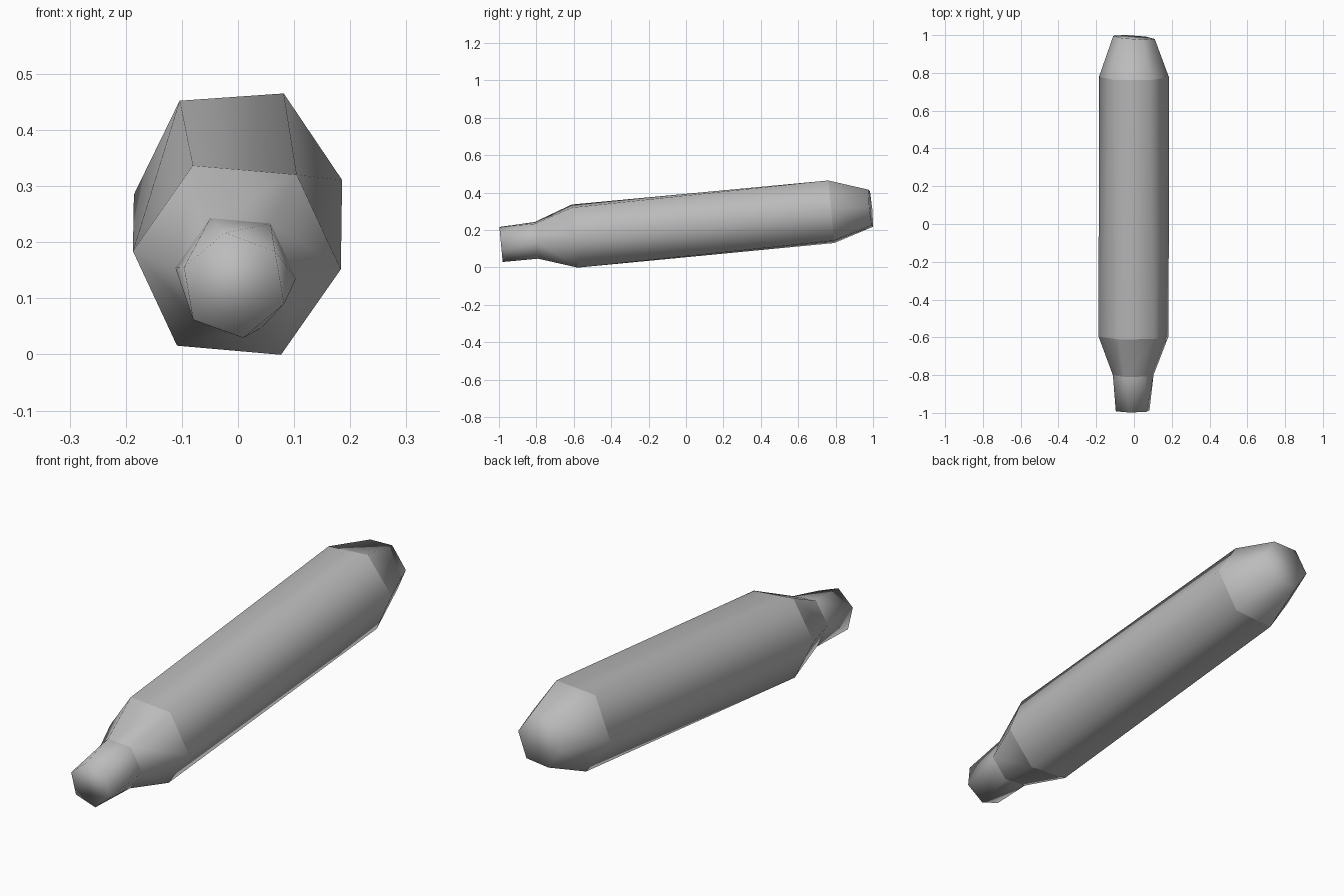
import bpy, bmesh, math

cube = bpy.data.objects.get("Cube")
if cube:
    bpy.data.objects.remove(cube, do_unlink=True)

grey = bpy.data.materials.new("plain grey")
grey.use_nodes = True
colour = (0.5, 0.5, 0.5, 1)
grey.diffuse_color = colour
grey.node_tree.nodes["Principled BSDF"].inputs["Base Color"].default_value = colour

SIDES = 6
LEAN = 0.095   # rings stand square to the slightly raised axis

# Cross-sections from mouth to base: x, y, z, radius, turn in degrees, skew, sharp rim
rings = [
    (-0.007, -0.989, 0.123, 0.095, -20, 0, False),     # mouth
    (-0.004, -0.80, 0.145, 0.108, -5, 0, True),        # neck root
    (-0.002, -0.595, 0.168, 0.186, -5, 0, True),       # shoulder
    (0.0, 0.777, 0.298, 0.186, 4, 0, True),            # lower body
    (0.0, 0.988, 0.317, 0.11, 4, -0.07, False),        # base
]

bm = bmesh.new()
loops = []
for x, y, z, radius, turn, skew, sharp in rings:
    loop = []
    for i in range(SIDES):
        a = math.radians(turn) + i * math.tau / SIDES
        dx, dz = radius * math.cos(a), radius * math.sin(a)
        loop.append(bm.verts.new((x + dx, y - LEAN * dz + skew * dx, z + dz)))
    loops.append(loop)

# Walls between neighbouring sections, split along the twist
for near, far in zip(loops, loops[1:]):
    for i in range(SIDES):
        bm.faces.new((near[i - 1], near[i], far[i - 1]))
        bm.faces.new((near[i], far[i], far[i - 1]))

# Closed ends
bm.faces.new(loops[0])
bm.faces.new(loops[-1])
bmesh.ops.recalc_face_normals(bm, faces=bm.faces)

# Smooth sides with crisp rims
for face in bm.faces:
    face.smooth = True
for loop, ring in zip(loops, rings):
    if ring[-1]:
        for i in range(SIDES):
            bm.edges.get((loop[i - 1], loop[i])).smooth = False

mesh = bpy.data.meshes.new("bottle")
bm.to_mesh(mesh)
bm.free()
mesh.materials.append(grey)
bottle = bpy.data.objects.new("bottle", mesh)
bpy.context.collection.objects.link(bottle)
